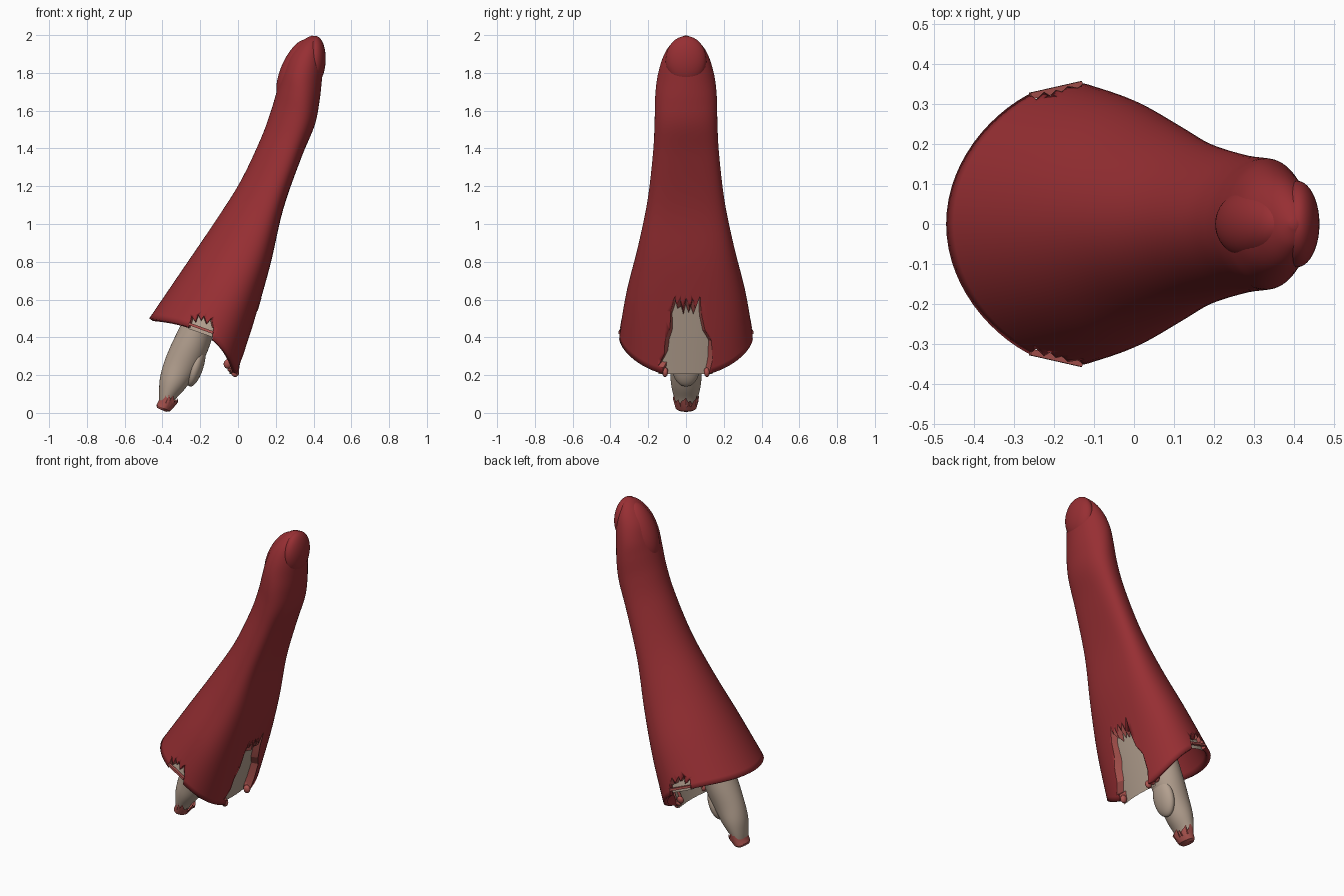
import bpy, bmesh, math, random
from mathutils import Vector, Matrix
from mathutils.bvhtree import BVHTree

if "Cube" in bpy.data.objects:
    bpy.data.objects.remove(bpy.data.objects["Cube"])

random.seed(4)


def material(name, rgb):
    m = bpy.data.materials.new(name)
    m.diffuse_color = (*rgb, 1)
    m.use_nodes = True
    m.node_tree.nodes["Principled BSDF"].inputs["Base Color"].default_value = m.diffuse_color
    return m


RED = material("red_skin", (0.31, 0.028, 0.033))
TORN = material("torn_flesh", (0.42, 0.09, 0.08))
BONE = material("bone", (0.45, 0.35, 0.275))


def finish(name, bm, mat, angle=40):
    bmesh.ops.recalc_face_normals(bm, faces=bm.faces)
    me = bpy.data.meshes.new(name)
    bm.to_mesh(me)
    bm.free()
    ob = bpy.data.objects.new(name, me)
    bpy.context.collection.objects.link(ob)
    me.materials.append(mat)
    bpy.context.view_layer.objects.active = ob
    ob.select_set(True)
    bpy.ops.object.shade_smooth_by_angle(angle=math.radians(angle))
    ob.select_set(False)
    return ob


def smooth_rows(rows, n):
    # Catmull-Rom interpolation of parameter rows
    out = []
    for i in range(len(rows) - 1):
        p = [rows[max(0, min(len(rows) - 1, i + k))] for k in (-1, 0, 1, 2)]
        for j in range(n):
            t = j / n
            out.append([0.5 * (2 * b + (c - a) * t + (2 * a - 5 * b + 4 * c - d) * t * t
                               + (3 * b - a - 3 * c + d) * t ** 3) for a, b, c, d in zip(*p)])
    return out + [list(rows[-1])]


def loft(rings, cap_start=True):
    bm = bmesh.new()
    vs = [[bm.verts.new(p) for p in r] for r in rings]
    n = len(vs[0])
    for a, b in zip(vs, vs[1:]):
        for i in range(n):
            bm.faces.new((a[i], a[(i + 1) % n], b[(i + 1) % n], b[i]))
    bm.faces.new(vs[-1])
    if cap_start:
        bm.faces.new(vs[0][::-1])
    return bm


# Finger skin: left x,z / right x,z / half width / flatness / rim bulge
skin_rows = [(-.47, .50, .00, .19, .355, .17, .11), (-.30, .75, .085, .48, .315, .19, .07),
             (-.13, 1.0, .17, .78, .254, .20, .03), (.01, 1.22, .24, 1.08, .204, .20, .0),
             (.12, 1.45, .335, 1.35, .174, .18, 0), (.175, 1.6, .405, 1.52, .166, .12, 0),
             (.21, 1.72, .43, 1.64, .163, .06, 0), (.235, 1.80, .443, 1.75, .152, 0, 0),
             (.265, 1.88, .45, 1.84, .130, 0, 0), (.31, 1.94, .447, 1.91, .100, 0, 0),
             (.355, 1.98, .433, 1.97, .055, 0, 0), (.39, 1.997, .412, 1.995, .01, 0, 0)]


def skin_ring(r, n=72):
    ring = []
    for i in range(n):
        a = math.tau * i / n
        s = (1 - math.cos(a)) / 2 + r[5] * math.sin(a) ** 2
        ring.append((r[0] + (r[2] - r[0]) * s, r[4] * math.sin(a),
                     r[1] + (r[3] - r[1]) * s + r[6] * math.sin(a) ** 2))
    return ring


bm = loft([skin_ring(r) for r in smooth_rows(skin_rows, 6)], False)
bmesh.ops.recalc_face_normals(bm, faces=bm.faces)
surface = BVHTree.FromBMesh(bm)
skin = finish("finger_skin", bm, RED)
sol = skin.modifiers.new("thickness", 'SOLIDIFY')
sol.thickness, sol.offset = 0.025, -1

# Torn openings as (horizontal, z) outlines; one faces +x, two face +-y
back_hole = [(-.10, .12), (-.125, .2), (-.12, .24), (-.145, .25), (-.115, .31), (-.11, .38), (-.085, .45),
             (-.08, .54), (-.06, .61), (-.05, .57), (-.03, .60), (-.015, .54), (0, .61), (.02, .56),
             (.035, .60), (.05, .55), (.075, .62), (.08, .53), (.10, .44), (.135, .38), (.14, .28),
             (.125, .22), (.10, .12)]
side_hole = [(-.255, .36), (-.262, .45), (-.245, .51), (-.225, .48), (-.21, .52), (-.195, .49),
             (-.18, .515), (-.165, .47), (-.14, .50), (-.13, .45), (-.14, .36)]


def place(d, u, w, z):
    # d is the outward axis, u runs across the opening, w is depth
    return Vector((w, u, z)) if d.x else Vector((u, w * d.y, z))


def depth(d, u, z):
    hit = None
    for k in range(20):
        hit = surface.ray_cast(place(d, u, 2, z + .01 * k), -d)[0]
        if hit and (hit.dot(d) > -.1):
            break
    return hit.dot(d)


def tear(name, d, outline, inner, low):
    # cutter prism through one wall
    bm = bmesh.new()
    vs = [bm.verts.new(place(d, u, .05 if d.y else -.15, z)) for u, z in outline]
    f = bm.faces.new(vs)
    ext = bmesh.ops.extrude_face_region(bm, geom=[f])
    bmesh.ops.translate(bm, vec=d * .6, verts=[v for v in ext["geom"] if isinstance(v, bmesh.types.BMVert)])
    cutter = finish(name + "_cutter", bm, TORN)
    cutter.hide_render = True
    mod = skin.modifiers.new(name, 'BOOLEAN')
    mod.operation, mod.object, mod.solver = 'DIFFERENCE', cutter, 'EXACT'
    # ragged strip sloping from the skin edge inward
    bm = bmesh.new()
    cu = sum(p[0] for p in outline) / len(outline)
    cz = sum(p[1] for p in outline) / len(outline)
    pairs = []
    for u, z in outline[1:-1]:
        k = random.uniform(.76, .92)
        z = max(z, low)
        w = depth(d, u, z)
        ui, zi = cu + (u - cu) * k, max(low, cz + (z - cz) * k)
        pairs.append((bm.verts.new(place(d, u, w + .002, z)), bm.verts.new(place(d, ui, w - inner, zi))))
    for (a, b), (e, f) in zip(pairs, pairs[1:]):
        bm.faces.new((a, e, f, b))
    finish(name + "_ragged_edge", bm, TORN, 15)
    # bone seen just behind the opening
    us, zs = [p[0] for p in outline], [p[1] for p in outline]
    bm = bmesh.new()
    grid = []
    for j in range(9):
        grid.append([])
        for i in range(9):
            u = min(us) + (max(us) - min(us)) * i / 8
            # lower edge follows the slanted rim on the sides
            bottom = low if d.x else low - .35 * (u - min(us))
            z = bottom + .005 + (max(zs) - bottom) * j / 8
            grid[-1].append(bm.verts.new(place(d, u, depth(d, u, z) - inner, z)))
    for a, b in zip(grid, grid[1:]):
        for i in range(8):
            bm.faces.new((a[i], a[i + 1], b[i + 1], b[i]))
    finish(name + "_inner_bone", bm, BONE)
    return cutter


cutters = [tear("back_tear", Vector((1, 0, 0)), back_hole, .04, .2),
           tear("left_tear", Vector((0, 1, 0)), side_hole, .025, .44),
           tear("right_tear", Vector((0, -1, 0)), side_hole, .025, .44)]

# Bake the openings into the skin and drop the cutters
dg = bpy.context.evaluated_depsgraph_get()
baked = bpy.data.meshes.new_from_object(skin.evaluated_get(dg))
skin.modifiers.clear()
skin.data = baked
for c in cutters:
    bpy.data.objects.remove(c)

# Thin torn strand bridging each side opening
for side in (-1, 1):
    bm = bmesh.new()
    m = Matrix.Translation((-.195, side * .335, .448)) @ Matrix.Rotation(math.radians(20), 4, 'Y') \
        @ Matrix.Rotation(math.radians(side * 12), 4, 'Z') @ Matrix.Diagonal((.14, .016, .014, 1))
    bmesh.ops.create_cube(bm, size=1, matrix=m)
    finish("torn_strand", bm, TORN)


def ellipsoid(name, loc, radii, tilt, mat):
    bm = bmesh.new()
    m = Matrix.Translation(loc) @ Matrix.Rotation(math.radians(tilt), 4, 'Y') @ Matrix.Diagonal((*radii, 1))
    bmesh.ops.create_uvsphere(bm, u_segments=40, v_segments=24, radius=1, matrix=m)
    return finish(name, bm, mat)


# Nail on the upper side and pad on the underside of the tip
ellipsoid("fingernail", (.3, 0, 1.815), (.072, .09, .175), 24, RED)
ellipsoid("fingertip_pad", (.408, 0, 1.867), (.056, .108, .128), 2, RED)


# Protruding bone: x, z, thickness, half width
bone_rows = [(-.39, .035, .03, .05), (-.375, .09, .047, .066), (-.345, .16, .073, .08),
             (-.302, .25, .09, .085), (-.245, .37, .094, .10), (-.19, .5, .08, .105),
             (-.12, .63, .05, .08), (-.07, .72, .01, .02)]


def tilted_ring(x, z, rx, ry, n=40, jag=0):
    return [(x + .92 * rx * math.cos(a), ry * math.sin(a),
             z - .4 * rx * math.cos(a) + random.uniform(-jag, jag))
            for a in (math.tau * i / n for i in range(n))]


finish("bone", loft([tilted_ring(*r) for r in smooth_rows(bone_rows, 5)]), BONE)
ellipsoid("bone_lobe", (-.222, 0, .25), (.04, .075, .115), 17, BONE)

# Ragged red end of the bone
tip = [tilted_ring(-.405, .016, .026, .042), tilted_ring(-.395, .025, .04, .055),
       tilted_ring(-.378, .05, .044, .062), tilted_ring(-.365, .085, .052, .07, jag=.02)]
finish("bone_torn_end", loft(tip[::-1], False), TORN, 30)

# Torn scraps hanging at the rim beside the back opening
for side in (-1, 1):
    for k in range(3):
        bm = bmesh.new()
        m = Matrix.Translation((-.015 - .02 * k, side * (.11 + .012 * k), .215 + .022 * k)) \
            @ Matrix.Rotation(random.uniform(-.5, .5), 4, 'X') @ Matrix.Diagonal((.022, .016, .026, 1))
        bmesh.ops.create_icosphere(bm, subdivisions=2, radius=1, matrix=m)
        finish("torn_scrap", bm, TORN)
